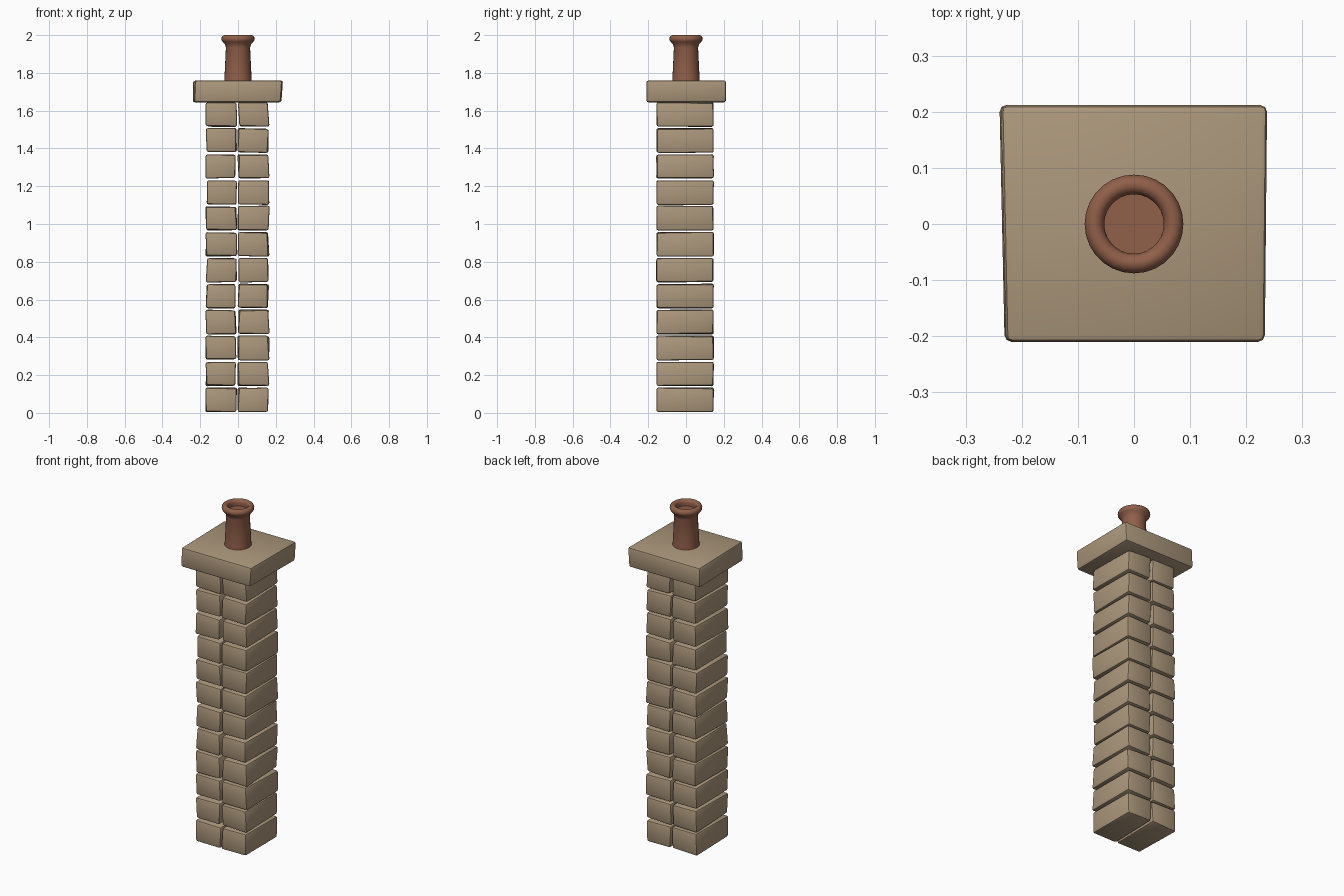
import bpy, bmesh, math, random
from mathutils import Vector

if "Cube" in bpy.data.objects:
    bpy.data.objects.remove(bpy.data.objects["Cube"])

random.seed(7)


def material(name, rgb):
    m = bpy.data.materials.new(name)
    m.diffuse_color = (*rgb, 1)
    m.use_nodes = True
    m.node_tree.nodes["Principled BSDF"].inputs["Base Color"].default_value = m.diffuse_color
    return m


STONE = material("tan_stone", (0.41, 0.31, 0.20))
CLAY = material("terracotta", (0.28, 0.115, 0.067))


def finish(name, bm, mat, angle):
    bmesh.ops.recalc_face_normals(bm, faces=bm.faces)
    me = bpy.data.meshes.new(name)
    bm.to_mesh(me)
    bm.free()
    me.materials.append(mat)
    ob = bpy.data.objects.new(name, me)
    bpy.context.collection.objects.link(ob)
    bpy.ops.object.select_all(action='DESELECT')
    ob.select_set(True)
    bpy.context.view_layer.objects.active = ob
    bpy.ops.object.shade_smooth_by_angle(angle=math.radians(angle))
    return ob


def block(name, lo, hi, jitter, bevel, offsets=None):
    """Rounded box with slightly uneven corners (pushed inward)."""
    bm = bmesh.new()
    bmesh.ops.create_cube(bm, size=1)
    for v in bm.verts:
        sign = [1 if c > 0 else -1 for c in v.co]
        if offsets:
            push = offsets(sign)
        else:
            push = [random.uniform(0, j) for j in jitter]
        v.co = Vector([(hi[k] if sign[k] > 0 else lo[k]) - sign[k] * push[k]
                       for k in range(3)])
    bmesh.ops.bevel(bm, geom=bm.edges[:], offset=bevel, segments=2,
                    profile=0.5, affect='EDGES')
    return finish(name, bm, STONE, 40)


# Brick shaft: twelve courses, two full-depth bricks each
PITCH = 0.1373
for row in range(12):
    z0 = row * PITCH + 0.003
    z1 = z0 + 0.133
    for side, x0, x1 in (("left", -0.174, -0.004), ("right", -0.004, 0.168)):
        block(f"brick_{side}_{row + 1}", (x0, -0.158, z0), (x1, 0.148, z1),
              (0.012, 0.005, 0.007), 0.010)


# Cap slab, wider towards the back and flared on the left
def cap_push(s):
    if s[0] < 0:
        return (0.009 * (s[1] < 0) + 0.003 * (s[2] > 0), 0, 0)
    return (0.004 * (s[1] < 0) + 0.008 * (s[2] < 0), 0, 0)


block("cap_slab", (-0.240, -0.210, 1.644), (0.238, 0.212, 1.760),
      None, 0.012, cap_push)

# Chimney pot: lathed profile with rounded rim and recessed floor
profile = [(0.073, 1.75), (0.071, 1.79), (0.064, 1.935), (0.070, 1.953)]
for i in range(10):
    a = math.radians(-50 + 230 * i / 9)
    profile.append((0.0705 + 0.0175 * math.cos(a), 1.9805 + 0.0195 * math.sin(a)))
profile.append((0.054, 1.963))
SIDES = 28
bm = bmesh.new()
rings = [[bm.verts.new((r * math.cos(2 * math.pi * k / SIDES),
                        r * math.sin(2 * math.pi * k / SIDES), z))
          for k in range(SIDES)] for r, z in profile]
for a, b in zip(rings, rings[1:]):
    for k in range(SIDES):
        n = (k + 1) % SIDES
        bm.faces.new((a[k], a[n], b[n], b[k]))
bm.faces.new(rings[-1])
bm.faces.new(rings[0][::-1])
finish("chimney_pot", bm, CLAY, 50)
